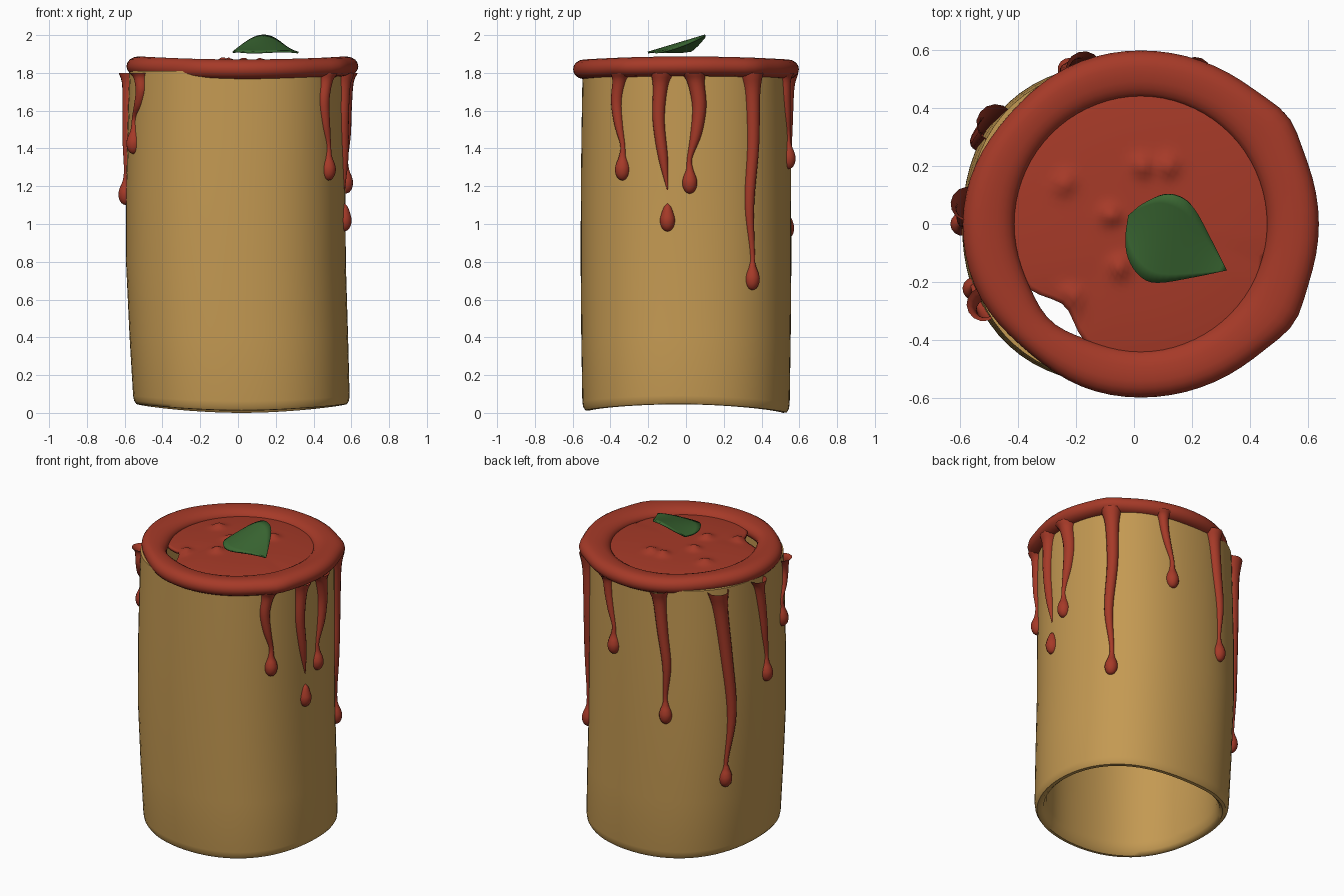
import bpy, bmesh
from math import sin, cos, pi, tau, exp, atan2, radians
from mathutils import Vector

old = bpy.data.objects.get("Cube")
if old:
    bpy.data.objects.remove(old, do_unlink=True)


def material(name, rgb):
    m = bpy.data.materials.new(name)
    m.use_nodes = True
    m.diffuse_color = (*rgb, 1)
    m.node_tree.nodes["Principled BSDF"].inputs["Base Color"].default_value = (*rgb, 1)
    return m


TAN = material("tan_crust", (0.55, 0.32, 0.085))
RED = material("red_sauce", (0.38, 0.042, 0.021))
GREEN = material("leaf_green", (0.042, 0.135, 0.032))


def spline(pts, steps):
    """Catmull-Rom samples through points of any dimension."""
    pts = [Vector(p) for p in pts]
    pts = [pts[0] * 2 - pts[1]] + pts + [pts[-1] * 2 - pts[-2]]
    out = []
    for a, b, c, d in zip(pts, pts[1:], pts[2:], pts[3:]):
        for i in range(steps):
            t = i / steps
            out.append(0.5 * (2 * b + (c - a) * t + (2 * a - 5 * b + 4 * c - d) * t * t
                              + (3 * b - a - 3 * c + d) * t ** 3))
    return out + [pts[-2]]


def skin(name, rows, mat, wrap=True, loop=False, thick=0):
    """Join rows of points with quads; wrap closes each row, loop joins last row to first."""
    bm = bmesh.new()
    grid = [[bm.verts.new(p) for p in row] for row in rows]
    n = len(grid[0])
    for j in range(len(grid) if loop else len(grid) - 1):
        a, b = grid[j], grid[(j + 1) % len(grid)]
        for i in range(n if wrap else n - 1):
            k = (i + 1) % n
            bm.faces.new((a[i], a[k], b[k], b[i]))
    bmesh.ops.remove_doubles(bm, verts=bm.verts, dist=0.00005)
    bmesh.ops.recalc_face_normals(bm, faces=bm.faces)
    me = bpy.data.meshes.new(name)
    bm.to_mesh(me)
    bm.free()
    me.materials.append(mat)
    ob = bpy.data.objects.new(name, me)
    bpy.context.collection.objects.link(ob)
    if thick:
        s = ob.modifiers.new("thickness", 'SOLIDIFY')
        s.thickness, s.offset = thick, -1
    bpy.ops.object.select_all(action='DESELECT')
    ob.select_set(True)
    bpy.context.view_layer.objects.active = ob
    bpy.ops.object.shade_smooth_by_angle(angle=radians(50))
    return ob


SEG = 72
ANGLES = [tau * i / SEG for i in range(SEG)]


def bump(a, centre, width):
    d = (a - radians(centre) + pi) % tau - pi
    return exp(-(d / radians(width)) ** 2)


def wall(a, z, inset=0):
    """Point on the slightly irregular tube wall."""
    r = 0.572 + 0.012 * cos(2 * a) - 0.012 * cos(4 * a) + 0.01 * sin(pi * z / 1.8) - inset
    shift = 0.02 - 0.035 * min(1, z / 0.9) + 0.012 * max(0, z - 0.9)
    return Vector((shift + r * cos(a), r * sin(a), z))


# Hollow crust tube with a rounded, wavy lower lip
profile = [(0, 0.06), (0, 0.4), (0, 0.8), (0, 1.2), (0, 1.5), (0, 1.81), (0.07, 1.81),
           (0.07, 1.2), (0.07, 0.6), (0.07, 0.09), (0.055, 0.03), (0.035, 0.01),
           (0.015, 0.012), (0.004, 0.03)]
rows = []
for inset, z in profile:
    row = [wall(a, z, inset) for a in ANGLES]
    for p, a in zip(row, ANGLES):
        p.z += max(0, 1 - z / 0.4) * (0.016 + 0.02 * cos(2 * a) - 0.006 * sin(a))
    rows.append(row)
skin("crust_tube", rows, TAN, loop=True)

# Thick sauce rim
rows = []
for j in range(20):
    t = tau * j / 20
    row = []
    for a in ANGLES:
        inner = 0.435 + 0.02 * bump(a, 227, 14)
        outer = 0.606 + 0.008 * cos(2 * a) + 0.02 * (bump(a, 36, 9) + bump(a, -33, 9)) \
            - 0.018 * (bump(a, 140, 22) + bump(a, 228, 18))
        mid, half = (outer + inner) / 2, (outer - inner) / 2
        r = mid + half * cos(t)
        z = 1.827 + 0.008 * cos(2 * a) + 0.051 * sin(t) + 0.012 * max(0, cos(t)) * sin(t)
        row.append((0.023 + r * cos(a), r * sin(a), z))
    rows.append(row)
skin("sauce_rim", rows, RED, loop=True)

# Lumpy sauce sheet inside the rim, pulled away from it at two small gaps
LUMPS = [(0.03, 0.2), (0.12, 0.2), (-0.24, 0.14), (-0.08, 0.03), (-0.05, -0.15), (-0.21, -0.25)]
rows = []
for j in range(25):
    f = j / 24
    row = []
    for a in ANGLES:
        edge = 0.47 - 0.085 * bump(a, 227, 15) - 0.04 * bump(a, -17, 4)
        x, y = 0.023 + f * edge * cos(a), f * edge * sin(a)
        z = 1.855 - 0.022 * f ** 3
        z += sum(0.028 * exp(-((x - u) ** 2 + (y - v) ** 2) / 0.0012) for u, v in LUMPS)
        row.append((x, y, z))
    rows.append(row)
skin("sauce_sheet", rows, RED, thick=0.02)


def tube(name, path):
    """Round tube down the wall; path holds (angle, height, radius)."""
    rows = []
    for ang, z, r in path:
        c = wall(ang, z)
        out, side = Vector((cos(ang), sin(ang), 0)), Vector((-sin(ang), cos(ang), 0))
        r = max(r, 0)
        rows.append([c + r * (cos(t) * out + sin(t) * side)
                     for t in (tau * i / 14 for i in range(14))])
    skin(name, rows, RED)


def drop_profile(ang, z):
    return [(ang, z + dz, r) for dz, r in
            ((0.07, 0.019), (0.03, 0.034), (0, 0.04), (-0.03, 0.035), (-0.052, 0.02), (-0.06, 0))]


def drip(name, x, y, z, width, sway, split=None):
    ang = atan2(y, x)
    end = split or z + 0.13
    top = 1.8
    levels = [(0, width + 0.025), (0.12, width + 0.004), (0.4, width * 0.9),
              (0.72, width * 0.72), (1, 0.003 if split else 0.014)]
    offs = spline([(s, 0) for s in (*sway, 0)], 10)
    path = []
    for f, r in levels:
        o = offs[round(f * (len(offs) - 1))][0]
        path.append((ang + o / 0.58, top + (end - top) * f, r))
    if split:
        tube(name + "_drop", spline([(ang, z + 0.09, 0)] + drop_profile(ang, z), 4))
    else:
        path += drop_profile(ang, z)
    tube(name, spline(path, 5))


# Sauce drips: position, drop height, width, sideways sway from top to bottom
DRIPS = [
    (0.48, -0.33, 1.29, 0.034, (-0.01, -0.04, -0.03)),
    (0.59, -0.10, 1.02, 0.036, (-0.03, -0.05, -0.03), 1.18),
    (0.59, 0.02, 1.22, 0.042, (0.02, 0.05, 0.04)),
    (0.48, 0.35, 0.71, 0.038, (0, 0.01, -0.02)),
    (0.17, 0.57, 1.35, 0.03, (-0.06, -0.05, -0.03)),
    (-0.22, 0.56, 0.98, 0.038, (-0.04, -0.02, 0.01)),
    (-0.51, 0.31, 0.55, 0.042, (-0.05, -0.01, 0.03)),
    (-0.61, 0.0, 1.16, 0.034, (-0.07, -0.04, -0.02)),
    (-0.56, -0.23, 1.43, 0.034, (0.06, 0.08, 0.06)),
]
for i, d in enumerate(DRIPS, 1):
    drip(f"sauce_drip_{i}", *d)

# Curved leaf, lofted between its two edges
upper = spline([(-0.02, 0.03), (0.03, 0.07), (0.1, 0.1), (0.16, 0.092), (0.21, 0.05),
                (0.27, -0.06), (0.32, -0.16)], 4)
lower = spline([(-0.02, 0.03), (-0.03, -0.05), (-0.02, -0.12), (0.02, -0.18), (0.08, -0.203),
                (0.2, -0.185), (0.32, -0.16)], 4)
rows = []
for u, v in zip(upper, lower):
    row = []
    for k in range(9):
        p = u.lerp(v, k / 8)
        arch = 1 - ((p.x - 0.145) / 0.175) ** 2
        row.append((p.x, p.y, 1.913 + arch * (0.045 + 0.3 * (p.y + 0.05))))
    rows.append(row)
skin("leaf", rows, GREEN, wrap=False, thick=0.01)
